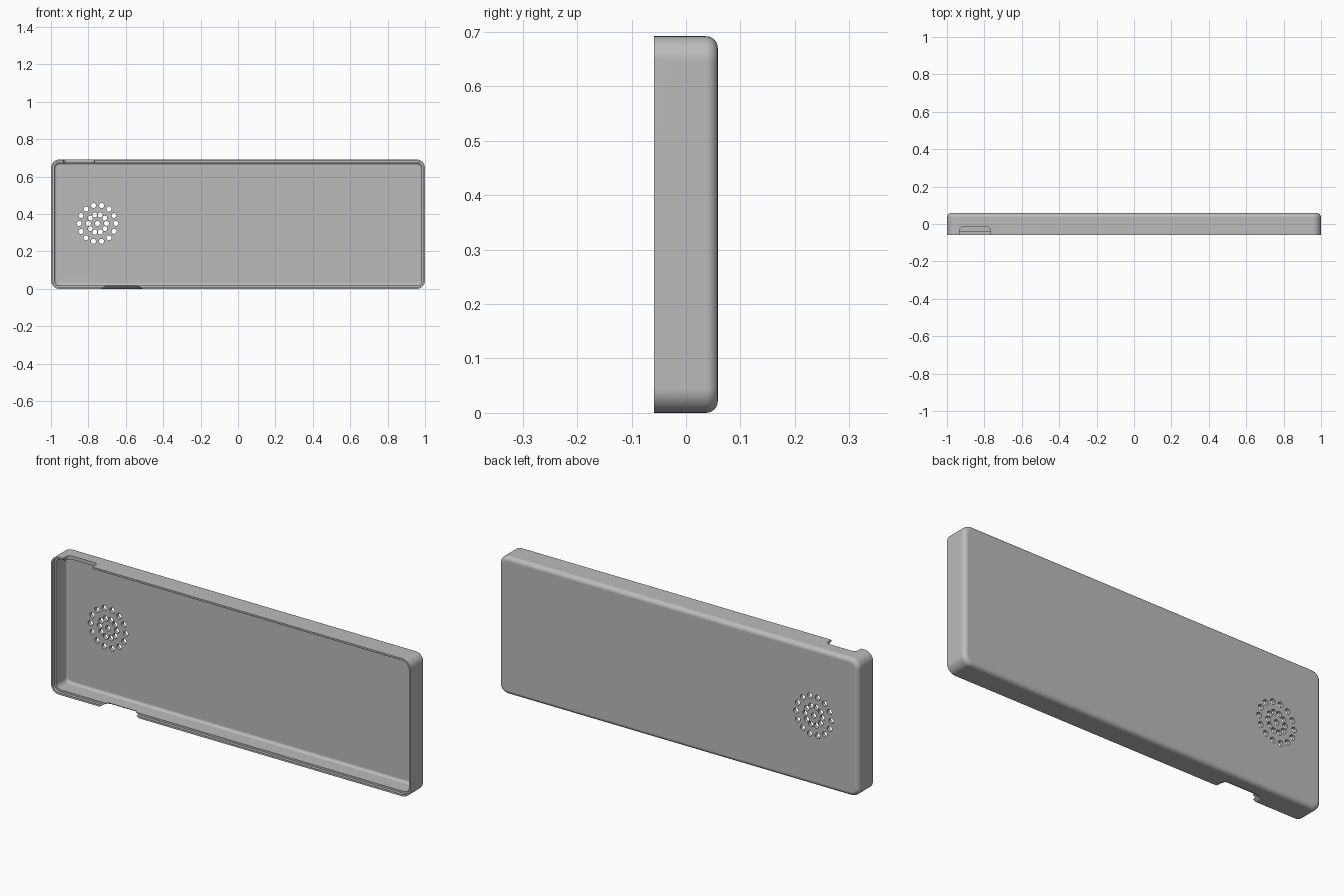
import bpy
import bmesh
import math
from mathutils import Vector

cube = bpy.data.objects.get("Cube")
if cube:
    bpy.data.objects.remove(cube, do_unlink=True)

LENGTH, HEIGHT, DEPTH = 2.0, 0.692, 0.117
CORNER = 0.045
FRONT, BACK = -DEPTH / 2, DEPTH / 2


def rounded_rect(half_u, half_v, radius, inset=0.0, steps=8):
    """Outline of a rounded rectangle, shrunk by inset."""
    u, v = half_u - inset, half_v - inset
    r = max(radius - inset, 0.004)
    points = []
    for quarter, (su, sv) in enumerate(((1, 1), (-1, 1), (-1, -1), (1, -1))):
        for i in range(steps + 1):
            a = math.pi / 2 * (quarter + i / steps)
            points.append((su * (u - r) + r * math.cos(a),
                           sv * (v - r) + r * math.sin(a)))
    return points


def loft(bm, rings):
    """Skin a stack of equal rings and cap both ends."""
    loops = [[bm.verts.new(p) for p in ring] for ring in rings]
    for a, b in zip(loops, loops[1:]):
        for i in range(len(a)):
            j = (i + 1) % len(a)
            bm.faces.new((a[i], a[j], b[j], b[i]))
    bm.faces.new(loops[0][::-1])
    bm.faces.new(loops[-1])


def make_object(name, bm, material=None):
    bmesh.ops.recalc_face_normals(bm, faces=bm.faces)
    mesh = bpy.data.meshes.new(name)
    bm.to_mesh(mesh)
    bm.free()
    obj = bpy.data.objects.new(name, mesh)
    bpy.context.collection.objects.link(obj)
    if material:
        mesh.materials.append(material)
    return obj


def fillet(inset, y, radius, steps=6):
    """Quarter round from a side wall into a flat back, as (inset, y)."""
    arc = [math.pi / 2 * i / steps for i in range(steps + 1)]
    return [(inset + radius * (1 - math.cos(a)), y - radius * (1 - math.sin(a)))
            for a in arc]


grey = bpy.data.materials.new("Plain grey")
grey.use_nodes = True
colour = (0.5, 0.5, 0.5, 1)
grey.diffuse_color = colour
grey.node_tree.nodes["Principled BSDF"].inputs["Base Color"].default_value = colour

# Tray: rounded back, outer wall, stepped rim, inner wall and floor
LIP, WALL = 0.009, 0.018
profile = fillet(0, BACK, 0.022)[::-1]
profile += [(0, FRONT), (LIP, FRONT), (LIP, FRONT + 0.015), (WALL, FRONT + 0.015)]
profile += fillet(WALL, BACK - 0.018, 0.014)
bm = bmesh.new()
loft(bm, [[Vector((u, y, v + HEIGHT / 2))
           for u, v in rounded_rect(LENGTH / 2, HEIGHT / 2, CORNER, inset)]
          for inset, y in profile])
case = make_object("case_shell", bm, grey)

# Speaker holes: centre plus two rings
bm = bmesh.new()
for count, ring_radius in ((1, 0), (10, 0.048), (14, 0.098)):
    for i in range(count):
        a = math.tau * i / count
        x = -0.751 + ring_radius * math.cos(a)
        z = 0.35 + ring_radius * math.sin(a)
        circle = [math.tau * k / 16 for k in range(16)]
        loft(bm, [[Vector((x + 0.0135 * math.cos(t), y, z + 0.0135 * math.sin(t)))
                   for t in circle] for y in (BACK - 0.03, BACK + 0.02)])

# Rim notches: straight one on top, flared one underneath
NOTCH_Y = -0.115
top_notch = [(0, HEIGHT - 0.03), (0, HEIGHT + 0.03)]
port_notch = [(-0.028, -0.018), (0.028, 0.018), (0.028, 0.03)]
for x, half_x, half_y, r, levels in ((-0.85, 0.082, 0.1, 0.02, top_notch),
                                     (-0.62, 0.11, 0.11, 0.03, port_notch)):
    loft(bm, [[Vector((x + u, NOTCH_Y + v, z))
               for u, v in rounded_rect(half_x, half_y, r, inset)]
              for inset, z in levels])
cutter = make_object("opening_cutter", bm)
cutter.hide_render = True

# Cut the openings, then shade with crisp edges
bpy.ops.object.select_all(action='DESELECT')
case.select_set(True)
bpy.context.view_layer.objects.active = case
cut = case.modifiers.new("Openings", 'BOOLEAN')
cut.operation = 'DIFFERENCE'
cut.solver = 'EXACT'
cut.object = cutter
bpy.ops.object.modifier_apply(modifier=cut.name)
bpy.data.objects.remove(cutter, do_unlink=True)
bpy.ops.object.shade_smooth_by_angle(angle=math.radians(30))
weighted = case.modifiers.new("Flat panels", 'WEIGHTED_NORMAL')
weighted.keep_sharp = True
